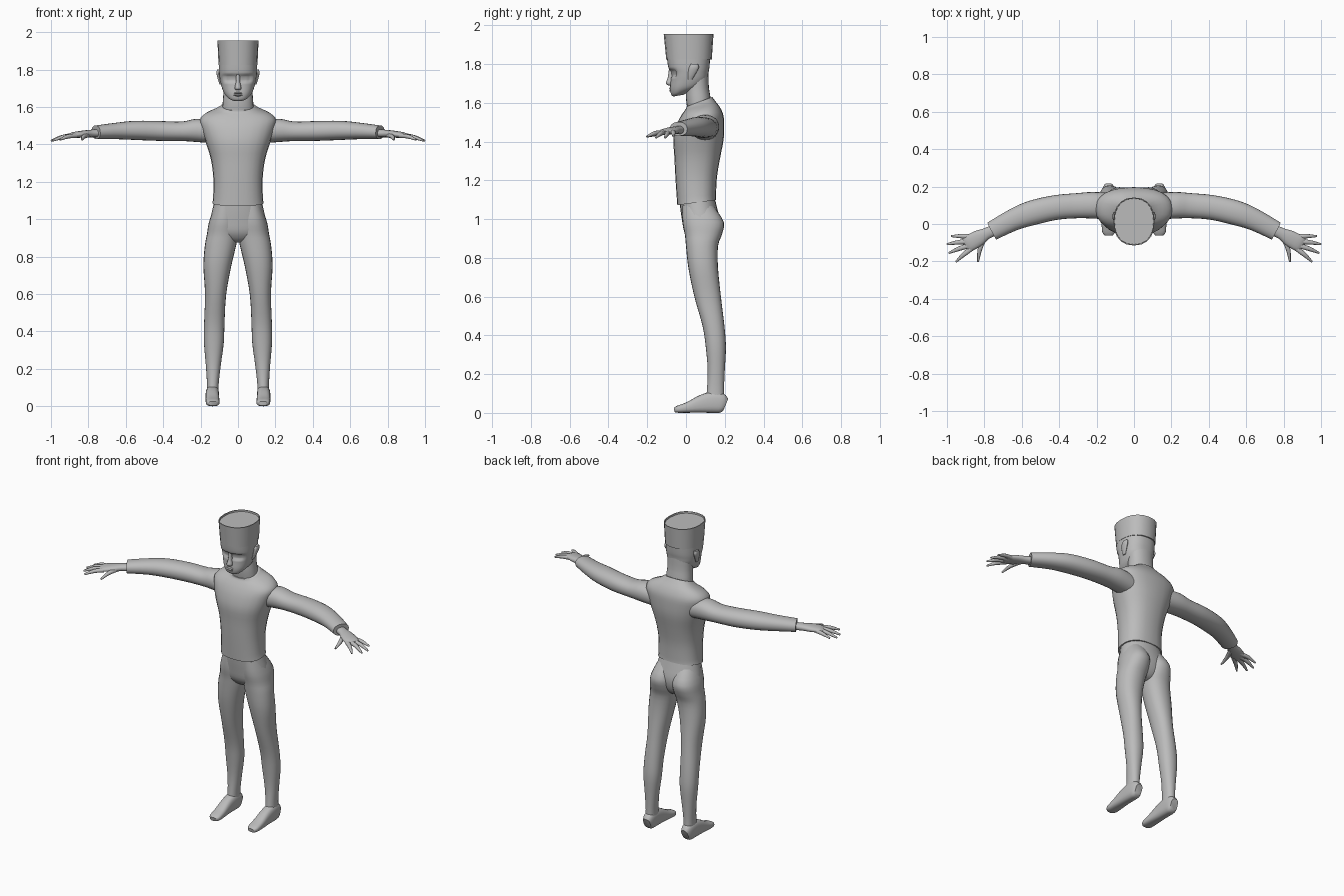
import bpy, bmesh, math
from mathutils import Vector

grey = bpy.data.materials.new("plain grey")
grey.diffuse_color = (0.5, 0.5, 0.5, 1)


def loft(name, sections, n=2.2, segs=24, sub=3, mirror=False, angle=50):
    """Skin smoothly interpolated superellipse rings given as (centre, u, v)."""
    rings = []
    last = len(sections) - 1
    for i in range(last):
        p = [sections[max(0, min(last, i + k))] for k in (-1, 0, 1, 2)]
        for s in range(sub):
            t = s / sub
            rings.append([0.5 * (2 * b + (c - a) * t + (2 * a - 5 * b + 4 * c - d) * t * t
                                 + (3 * b - a - 3 * c + d) * t ** 3)
                          for a, b, c, d in zip(*p)])
    rings.append(sections[-1])
    bm = bmesh.new()
    loops = []
    for c, u, v in rings:
        loop = []
        for k in range(segs):
            a = 2 * math.pi * k / segs
            ca, sa = math.cos(a), math.sin(a)
            x = math.copysign(abs(ca) ** (2 / n), ca)
            y = math.copysign(abs(sa) ** (2 / n), sa)
            loop.append(bm.verts.new(c + u * x + v * y))
        loops.append(loop)
    for lo, hi in zip(loops, loops[1:]):
        for k in range(segs):
            j = (k + 1) % segs
            bm.faces.new((lo[k], lo[j], hi[j], hi[k]))
    bm.faces.new(loops[0])
    bm.faces.new(loops[-1])
    bmesh.ops.recalc_face_normals(bm, faces=bm.faces)
    me = bpy.data.meshes.new(name)
    bm.to_mesh(me)
    bm.free()
    me.materials.append(grey)
    ob = bpy.data.objects.new(name, me)
    bpy.context.collection.objects.link(ob)
    bpy.ops.object.select_all(action='DESELECT')
    ob.select_set(True)
    bpy.context.view_layer.objects.active = ob
    bpy.ops.object.shade_smooth_by_angle(angle=math.radians(angle))
    if mirror:
        ob.modifiers.new("mirror", 'MIRROR')
    return ob


def stack(name, rows, **kw):
    """Upright part from rows of (z, x0, x1, y_front, y_back, rise to the back)."""
    secs = []
    for z, x0, x1, yf, yb, *tilt in rows:
        secs.append((Vector(((x0 + x1) / 2, (yf + yb) / 2, z)),
                     Vector(((x1 - x0) / 2, 0, 0)),
                     Vector((0, (yb - yf) / 2, tilt[0] if tilt else 0))))
    return loft(name, secs, **kw)


def tube(name, rows, **kw):
    """Part along a path from rows of (x, y, z, half width, half height)."""
    pts = [Vector(r[:3]) for r in rows]
    secs = []
    for i, r in enumerate(rows):
        d = (pts[min(i + 1, len(pts) - 1)] - pts[max(i - 1, 0)]).normalized()
        side = d.cross(Vector((0, 0, 1))).normalized()
        secs.append((pts[i], side * r[3], side.cross(d) * r[4]))
    return loft(name, secs, **kw)


# shirt body with tilted hem and collar
stack("shirt", [
    (1.085, -.137, .137, -.045, .155, .013), (1.12, -.133, .133, -.048, .155, .005),
    (1.22, -.132, .132, -.055, .16), (1.32, -.145, .145, -.06, .177),
    (1.41, -.172, .172, -.065, .194), (1.48, -.195, .195, -.05, .197),
    (1.53, -.205, .205, -.03, .193, .005), (1.565, -.175, .175, -.012, .175, .012),
    (1.59, -.115, .115, 0, .15, .02), (1.605, -.088, .088, .002, .135, .025)], n=2.4)

# sleeves
tube("sleeve", [
    (.12, .095, 1.465, .07, .06), (.22, .1, 1.475, .071, .062), (.3, .098, 1.47, .067, .052),
    (.42, .088, 1.472, .066, .053), (.55, .058, 1.475, .066, .051),
    (.65, .02, 1.472, .058, .044), (.76, -.038, 1.465, .051, .036)], mirror=True)

# hands
tube("palm", [
    (.74, -.028, 1.46, .03, .022), (.79, -.052, 1.458, .031, .02), (.83, -.075, 1.455, .042, .019),
    (.88, -.102, 1.45, .044, .015), (.9, -.112, 1.445, .038, .01)], segs=16, mirror=True)
fingers = {
    "little_finger": ((.86, -.07, 1.449), (.92, -.065, 1.445), (.978, -.065, 1.428)),
    "ring_finger": ((.88, -.093, 1.447), (.94, -.098, 1.44), (1.0, -.108, 1.42)),
    "middle_finger": ((.88, -.115, 1.447), (.935, -.132, 1.44), (.99, -.155, 1.42)),
    "index_finger": ((.865, -.128, 1.447), (.91, -.163, 1.442), (.952, -.202, 1.425)),
    "thumb": ((.8, -.075, 1.45), (.824, -.135, 1.442), (.834, -.202, 1.425)),
}
for name, (a, b, c) in fingers.items():
    tube(name, [(*a, .014, .012), (*b, .012, .011), (*c, .005, .005)],
         segs=10, sub=4, mirror=True)

# trousers: hips and legs
stack("hips", [
    (1.12, -.122, .122, -.035, .145), (1.06, -.135, .135, -.03, .16),
    (.99, -.15, .15, -.02, .175), (.93, -.15, .15, -.008, .165),
    (.89, -.09, .09, .02, .14), (.875, -.03, .03, .05, .11)])
stack("leg", [
    (1.07, .01, .125, -.02, .14), (.985, -.002, .155, -.018, .195), (.92, .0, .166, -.006, .185),
    (.86, .01, .177, 0, .165), (.75, .036, .185, .012, .165), (.6, .063, .176, .043, .18),
    (.45, .072, .181, .085, .198), (.34, .076, .182, .102, .206), (.22, .092, .172, .112, .2),
    (.12, .103, .166, .108, .196), (.04, .104, .168, .1, .198)], mirror=True)

# feet, flattened towards the toes
tube("foot", [
    (.135, .204, .042, .024, .034), (.136, .185, .05, .033, .05), (.137, .14, .055, .036, .055),
    (.137, .08, .046, .036, .046), (.136, .01, .028, .037, .028),
    (.135, -.04, .019, .035, .019), (.134, -.06, .015, .022, .012)], n=2.7, mirror=True)

# neck and head
stack("neck", [
    (1.55, -.085, .085, .01, .13), (1.62, -.082, .082, 0, .127),
    (1.68, -.078, .078, 0, .118), (1.76, -.08, .08, 0, .115)])
head = stack("head", [
    (1.637, -.032, .032, -.066, -.01, .005), (1.652, -.055, .055, -.076, .025, .01),
    (1.68, -.077, .077, -.082, .085, .008), (1.72, -.091, .091, -.079, .11),
    (1.755, -.098, .098, -.08, .116), (1.785, -.101, .101, -.092, .121),
    (1.84, -.102, .102, -.099, .125)], n=2.4, segs=36, sub=4)
# eye sockets pressed into the face
for v in head.data.vertices:
    if v.co.y < 0 and .015 < abs(v.co.x) < .07 and 1.735 < v.co.z < 1.772:
        v.co.y += .01
stack("nose", [
    (1.69, -.012, .012, -.092, -.06), (1.701, -.018, .018, -.104, -.06),
    (1.73, -.012, .012, -.094, -.06), (1.775, -.01, .01, -.088, -.06)], segs=12)
stack("lips", [
    (1.657, -.014, .014, -.081, -.06), (1.663, -.026, .026, -.087, -.06),
    (1.669, -.028, .028, -.083, -.06), (1.674, -.026, .026, -.088, -.06),
    (1.68, -.012, .012, -.083, -.06)], segs=16, sub=2)
stack("ear", [
    (1.72, .085, .098, .01, .032), (1.745, .09, .107, .01, .048),
    (1.78, .093, .115, .015, .066), (1.8, .092, .112, .025, .062)], segs=12, mirror=True)

# tall flat-topped hat with a shallow rim
stack("hat", [
    (1.824, -.104, .104, -.102, .133), (1.955, -.11, .11, -.115, .142),
    (1.955, -.105, .105, -.11, .137), (1.945, -.104, .104, -.109, .136)],
    n=2.3, segs=20, sub=1, angle=35)
